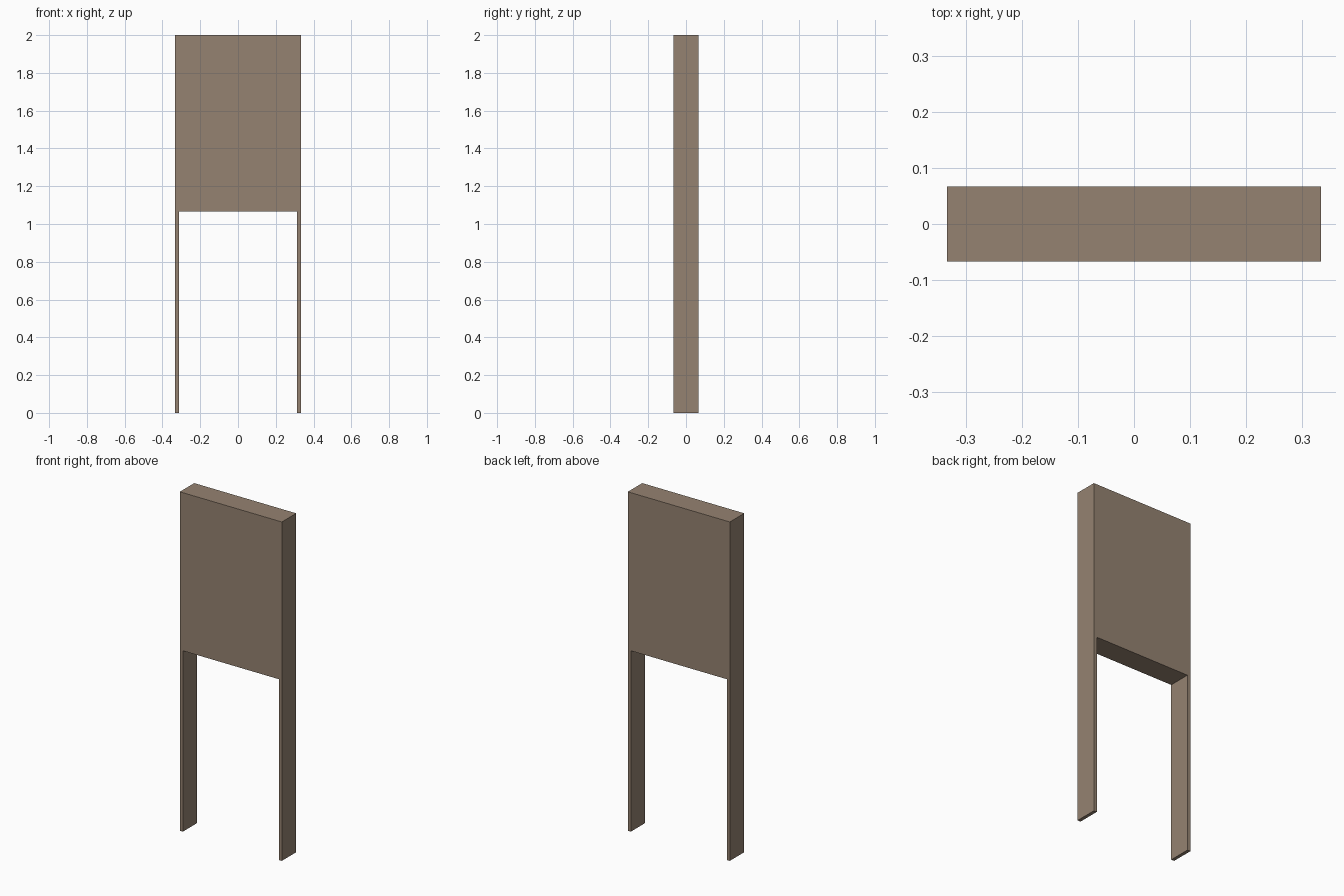
import bpy
import bmesh

# Remove the default object
cube = bpy.data.objects.get("Cube")
if cube:
    bpy.data.objects.remove(cube, do_unlink=True)

HALF_WIDTH, HALF_DEPTH, HEIGHT = 0.333, 0.067, 2.0
LEG_THICKNESS, PANEL_BOTTOM = 0.02, 1.067

# Wood colour
wood = bpy.data.materials.new("brown_wood")
wood.use_nodes = True
colour = (0.30, 0.225, 0.165, 1.0)
wood.diffuse_color = colour
wood.node_tree.nodes["Principled BSDF"].inputs["Base Color"].default_value = colour

# Right half of the outline, mirrored into a panel on two thin legs
inner = HALF_WIDTH - LEG_THICKNESS
half = [(inner, PANEL_BOTTOM), (inner, 0), (HALF_WIDTH, 0), (HALF_WIDTH, HEIGHT)]
outline = half + [(-x, z) for x, z in reversed(half)]

bm = bmesh.new()
front = bm.faces.new([bm.verts.new((x, -HALF_DEPTH, z)) for x, z in outline])
extruded = bmesh.ops.extrude_face_region(bm, geom=[front], use_keep_orig=True)
back_verts = [g for g in extruded["geom"] if isinstance(g, bmesh.types.BMVert)]
bmesh.ops.translate(bm, verts=back_verts, vec=(0, 2 * HALF_DEPTH, 0))
bmesh.ops.recalc_face_normals(bm, faces=bm.faces)

mesh = bpy.data.meshes.new("panel_with_legs")
bm.to_mesh(mesh)
bm.free()
mesh.materials.append(wood)
bpy.context.collection.objects.link(bpy.data.objects.new("panel_with_legs", mesh))
